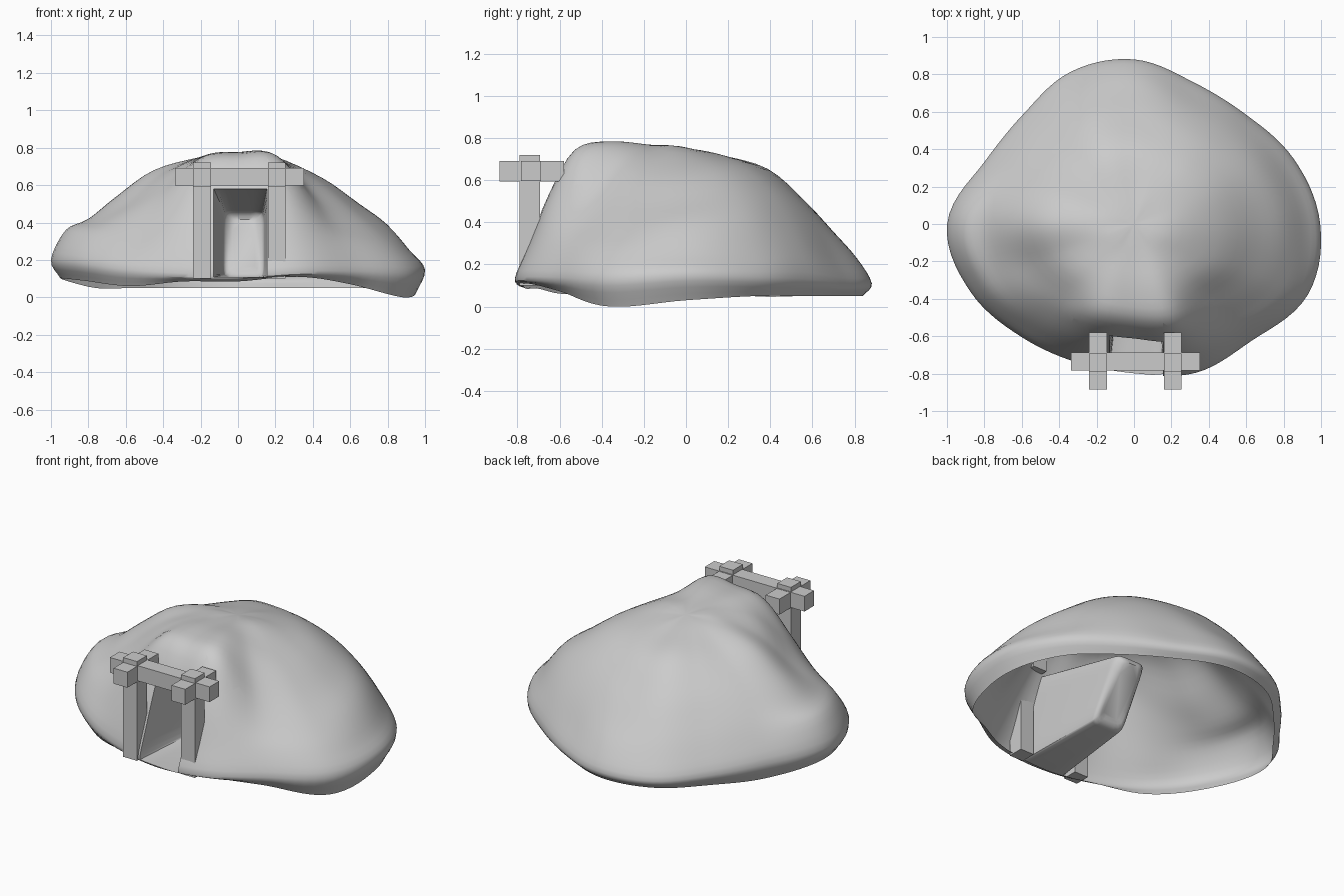
import bpy, bmesh
from math import sin, cos, tau, pi
from mathutils import Vector

if "Cube" in bpy.data.objects:
    bpy.data.objects.remove(bpy.data.objects["Cube"])

# Hill: one row per 22.5 degrees from +x:
# outer radius, rim z, z at widest, then z at the radial fractions below
ROWS = [
    (.98, .03, .15, .25, .39, .50, .64, .745),
    (.91, .05, .14, .26, .42, .54, .66, .735),
    (.83, .05, .13, .28, .43, .56, .67, .73),
    (.82, .05, .11, .24, .40, .54, .66, .725),
    (.88, .05, .11, .23, .35, .49, .645, .715),
    (.88, .05, .11, .23, .37, .52, .66, .72),
    (.83, .05, .13, .26, .40, .54, .66, .727),
    (.86, .05, .16, .30, .43, .55, .66, .735),
    (.99, .10, .20, .36, .42, .54, .68, .745),
    (.94, .09, .19, .33, .41, .51, .67, .757),
    (.85, .06, .15, .28, .43, .58, .72, .765),
    (.80, .085, .13, .32, .53, .72, .77, .767),
    (.80, .085, .12, .28, .52, .73, .775, .767),
    (.86, .11, .14, .30, .53, .73, .78, .767),
    (.88, .07, .14, .28, .40, .54, .70, .763),
    (.99, .00, .13, .25, .36, .48, .64, .755),
]
FRACS = (.95, 1, .92, .80, .65, .45, .20)
TOP_Z = .752
SEG, SUB = 112, 4


def catmull(a, b, c, d, t):
    return .5 * (2 * b + (c - a) * t + (2 * a - 5 * b + 4 * c - d) * t * t
                 + (3 * b - a - 3 * c + d) * t ** 3)


def row_at(angle_pos):
    i, t = int(angle_pos), angle_pos % 1
    rows = [ROWS[(i + k) % 16] for k in (-1, 0, 1, 2)]
    return [catmull(*v, t) for v in zip(*rows)]


def profile(angle_pos):
    """Dense (radius, z) profile from the rim to near the top."""
    row, opp = row_at(angle_pos), row_at(angle_pos + 8)
    pts = [Vector((row[0] * f, z)) for f, z in zip(FRACS, row[1:])]
    across = Vector((-opp[0] * FRACS[-1], opp[-1]))
    pts = [2 * pts[0] - pts[1]] + pts + [Vector((0, TOP_Z)), across]
    out = []
    for k in range(1, len(pts) - 2):
        out += [catmull(*pts[k - 1:k + 3], s / SUB) for s in range(SUB)]
    return out


bm = bmesh.new()
cols = []
for j in range(SEG):
    a = tau * j / SEG
    cols.append([bm.verts.new((p.x * cos(a), p.x * sin(a), p.y))
                 for p in profile(16 * j / SEG)])
top = bm.verts.new((0, 0, TOP_Z))
for j in range(SEG):
    c, d = cols[j], cols[(j + 1) % SEG]
    for k in range(len(c) - 1):
        bm.faces.new((c[k], d[k], d[k + 1], c[k + 1]))
    bm.faces.new((c[-1], d[-1], top))

# Fit the hill to the full width
lo, hi = min(v.co.x for v in bm.verts), max(v.co.x for v in bm.verts)
for v in bm.verts:
    v.co.x /= hi if v.co.x > 0 else -lo

# Tunnel mouth: slice the front of the shell and remove the opening
X0, X1, Z0, Z1 = -.13, .155, .108, .58
for co, no in (((X0, 0, 0), (1, 0, 0)), ((X1, 0, 0), (1, 0, 0)),
               ((0, 0, Z0), (0, 0, 1)), ((0, 0, Z1), (0, 0, 1))):
    faces = [f for f in bm.faces if f.calc_center_median().y < -.45
             and abs(f.calc_center_median().x) < .35]
    geom = list({g for f in faces for g in (*f.verts, *f.edges, f)})
    bmesh.ops.bisect_plane(bm, geom=geom, dist=1e-5, plane_co=co, plane_no=no)


def in_mouth(f):
    c = f.calc_center_median()
    return c.y < -.45 and X0 < c.x < X1 and Z0 < c.z < Z1


hole = {f for f in bm.faces if in_mouth(f)}
loop = [e for e in bm.edges if len(e.link_faces) == 2
        and sum(f in hole for f in e.link_faces) == 1]
bmesh.ops.delete(bm, geom=list(hole), context='FACES')

# Tunnel: narrowing pocket extruded back from the mouth, rounded leaning end
ROUND = .05
for s in range(5):
    ang = s / 4 * pi / 2
    inset, depth = ROUND * (1 - cos(ang)), ROUND * sin(ang)
    first = s == 0
    if first:
        shape = {}
    new = bmesh.ops.extrude_edge_only(bm, edges=loop)['geom']
    loop = [g for g in new if isinstance(g, bmesh.types.BMEdge)
            and len(g.link_faces) == 1]
    for v in {v for e in loop for v in e.verts}:
        if first:
            a = 2 * (v.co.x - X0) / (X1 - X0) - 1
            b = 2 * (v.co.z - Z0) / (Z1 - Z0) - 1
            k = (abs(a) ** 8 + abs(b) ** 8) ** (-1 / 8)
            a, b = a * k, b * k
        else:   # recover the cross-section position from the last ring
            a, b = (v.co.x - .03) / last[0], (v.co.z - .285) / last[1]
        v.co = (.03 + a * (.11 - inset), -.12 + .1 * b + depth,
                .285 + b * (.18 - inset))
    last = (.11 - inset, .18 - inset)
bmesh.ops.contextual_create(bm, geom=loop)
bmesh.ops.recalc_face_normals(bm, faces=bm.faces)
if sum(f.normal.z * f.calc_area() for f in bm.faces) < 0:
    bmesh.ops.reverse_faces(bm, faces=bm.faces)

mesh = bpy.data.meshes.new("hill_with_tunnel")
bm.to_mesh(mesh)
bm.free()
hill = bpy.data.objects.new("hill_with_tunnel", mesh)
bpy.context.collection.objects.link(hill)
bpy.context.view_layer.objects.active = hill
hill.select_set(True)
bpy.ops.object.shade_smooth_by_angle(angle=.8)


def beam(name, x, y, z):
    """Square timber given by its (min, max) extents."""
    mid = [(a + b) / 2 for a, b in (x, y, z)]
    bpy.ops.mesh.primitive_cube_add(size=1, location=mid)
    o = bpy.context.object
    o.name = name
    o.scale = [b - a for a, b in (x, y, z)]


# Timber frame around the mouth
for side, x in (("left", (-.24, -.145)), ("right", (.16, .255))):
    beam(side + "_post", x, (-.79, -.693), (.10, .72))
    beam(side + "_roof_beam", x, (-.885, -.58), (.593, .69))
beam("lintel", (-.337, .352), (-.783, -.688), (.597, .692))
